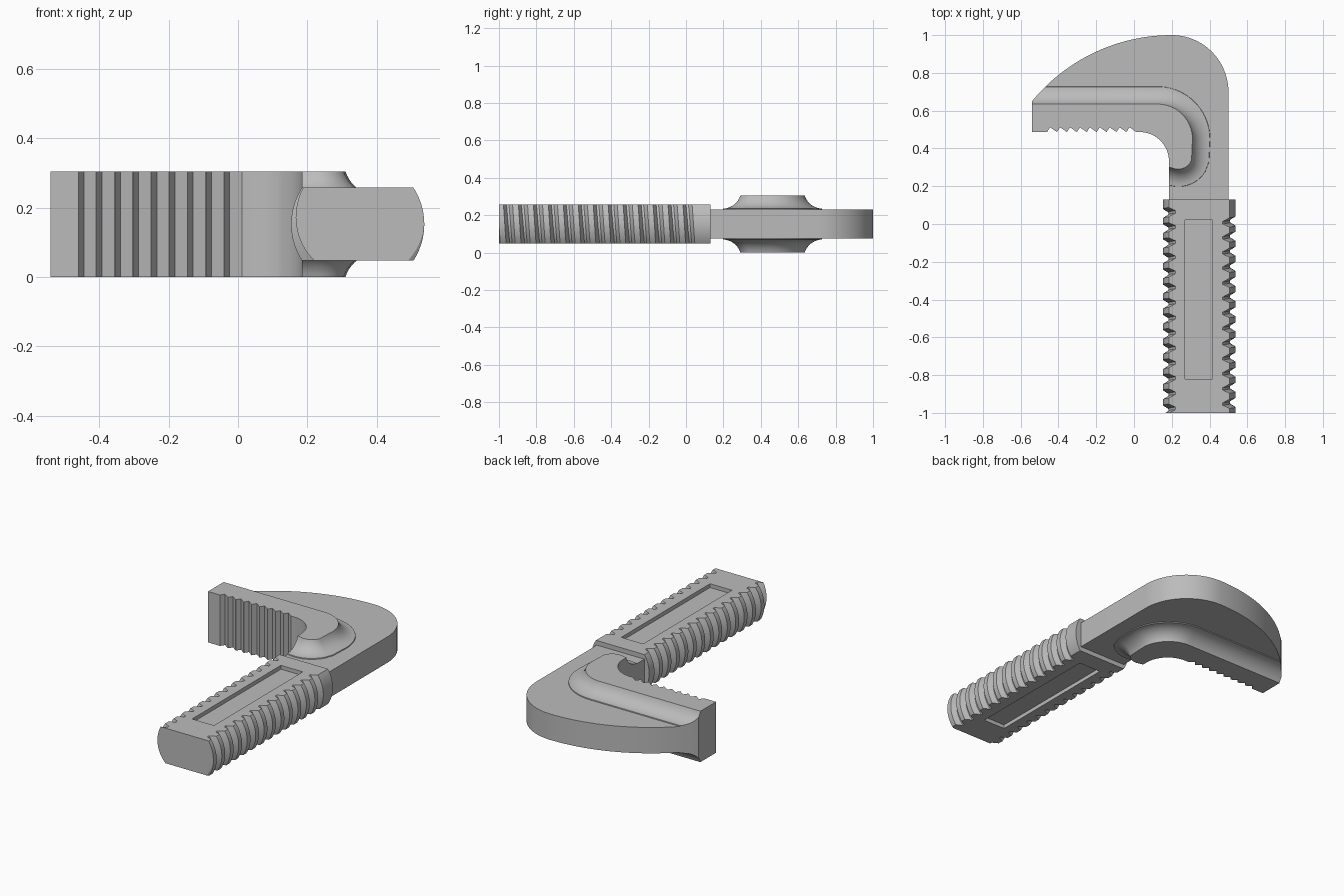
import bpy, bmesh, math
from mathutils import Vector

cube = bpy.data.objects.get("Cube")
if cube:
    bpy.data.objects.remove(cube, do_unlink=True)

MID = 0.1525            # mid-height of the whole part
SHANK_X = 0.345         # axis of the threaded shank

steel = bpy.data.materials.new("grey steel")
steel.use_nodes = True
colour = (0.5, 0.5, 0.5, 1)
steel.diffuse_color = colour
steel.node_tree.nodes["Principled BSDF"].inputs["Base Color"].default_value = colour


def loft(name, rings):
    """Closed solid through rings that have equal point counts."""
    bm = bmesh.new()
    loops = [[bm.verts.new(p) for p in ring] for ring in rings]
    n = len(loops[0])
    for a, b in zip(loops, loops[1:]):
        for i in range(n):
            j = (i + 1) % n
            bm.faces.new((a[i], a[j], b[j], b[i]))
    caps = [bm.faces.new(loops[0][::-1]), bm.faces.new(loops[-1])]
    bmesh.ops.triangulate(bm, faces=caps)
    bmesh.ops.recalc_face_normals(bm, faces=bm.faces)
    mesh = bpy.data.meshes.new(name)
    bm.to_mesh(mesh)
    bm.free()
    mesh.materials.append(steel)
    ob = bpy.data.objects.new(name, mesh)
    bpy.context.collection.objects.link(ob)
    return ob


def prism(name, outline, z0, z1):
    return loft(name, [[(x, y, z) for x, y in outline] for z in (z0, z1)])


def box(name, x0, x1, y0, y1, z0, z1):
    return prism(name, [(x0, y0), (x1, y0), (x1, y1), (x0, y1)], z0, z1)


def combine(target, tool, operation):
    mod = target.modifiers.new("cut", 'BOOLEAN')
    mod.operation, mod.solver, mod.object = operation, 'EXACT', tool
    bpy.context.view_layer.objects.active = target
    bpy.ops.object.modifier_apply(modifier=mod.name)
    bpy.data.objects.remove(tool, do_unlink=True)


def arc(cx, cy, r, a0, a1, n):
    angles = [math.radians(a0 + (a1 - a0) * i / n) for i in range(n + 1)]
    return [(cx + r * math.cos(a), cy + r * math.sin(a)) for a in angles]


def smooth(ob):
    bpy.ops.object.select_all(action='DESELECT')
    ob.select_set(True)
    bpy.context.view_layer.objects.active = ob
    bpy.ops.object.shade_smooth_by_angle(angle=math.radians(30))


# Hook outline: neck, rounded back, straight tip, toothed gripping edge
outline = [(0.185, 0.1), (0.5, 0.1)]
outline += arc(0.2, 0.7, 0.3, 0, 90, 20)
outline += arc(0.2, 0.043, 0.957, 90, 140.6, 24)[1:]
outline += [(-0.54, 0.487)]
for k in range(9):
    x = -0.46 + 0.0525 * k
    outline += [(x, 0.487), (x + 0.016, 0.512), (x + 0.0515, 0.487)]
outline += arc(0.03, 0.332, 0.155, 90, 0, 16)

# Thick jaw pad that flares into the thinner body with a concave fillet
edge = [Vector(p) for p in [(-0.75, 0.63)] + arc(0.125, 0.45, 0.18, 90, 0, 18)
        + arc(0.235, 0.365, 0.07, -22, -105, 8) + [(0.11, 0.327)]]


def pad_ring(d, z):
    ring = []
    for i, p in enumerate(edge):
        t = edge[min(i + 1, len(edge) - 1)] - edge[max(i - 1, 0)]
        n = Vector((-t.y, t.x)).normalized()
        ring.append((*(p + n * d), z))
    return ring + [(-0.75, 0.35, z)]


fillet = []             # (offset, height above mid)
for i in range(11):
    a = math.radians(17.5 + 70.5 * i / 10)
    fillet.append((0.1 - 0.1 * math.cos(a), 0.1825 - 0.1 * math.sin(a)))
fillet.append((0.1, 0.07))
rings = [pad_ring(d, MID - h) for d, h in fillet]
rings += [pad_ring(d, MID + h) for d, h in reversed(fillet)]
jaw = loft("hook_jaw", rings)
combine(jaw, box("slab", -1, 1, -0.2, 1.3, MID - 0.0775, MID + 0.0775), 'UNION')
combine(jaw, prism("jaw_outline", outline, -0.2, 0.6), 'INTERSECT')
smooth(jaw)

# Threaded shank: helical flanks on both sides, trimmed to flats
PITCH, CREST, ROOT = 0.08, 0.192, 0.163
profile = [(-1.4, CREST)]
for k in range(-3, 13):
    y = -0.969 + PITCH * k
    profile += [(y, CREST), (y + 0.018, ROOT), (y + 0.031, ROOT), (y + 0.049, CREST)]
profile.append((0.3, CREST))
spread = [-48 + 6 * i for i in range(17)]
angles = [math.radians(a) for a in spread + [a - 180 for a in spread]]
# order the flanks so that the ring runs once around the axis
angles = sorted(angles)


def thread_ring(y, r):
    return [(SHANK_X + r * math.cos(a), y - PITCH * a / math.tau, MID + r * math.sin(a))
            for a in angles]


shank = loft("threaded_shank", [thread_ring(y, r) for y, r in profile])
combine(shank, box("flats", -0.2, 0.9, -1, 0.13, MID - 0.105, MID + 0.105), 'INTERSECT')

# Long shallow recess in both flats
for side in (-1, 1):
    z0, z1 = sorted((MID + side * 0.082, MID + side * 0.2))
    combine(shank, box("recess", 0.27, 0.415, -0.82, 0.02, z0, z1), 'DIFFERENCE')
smooth(shank)
